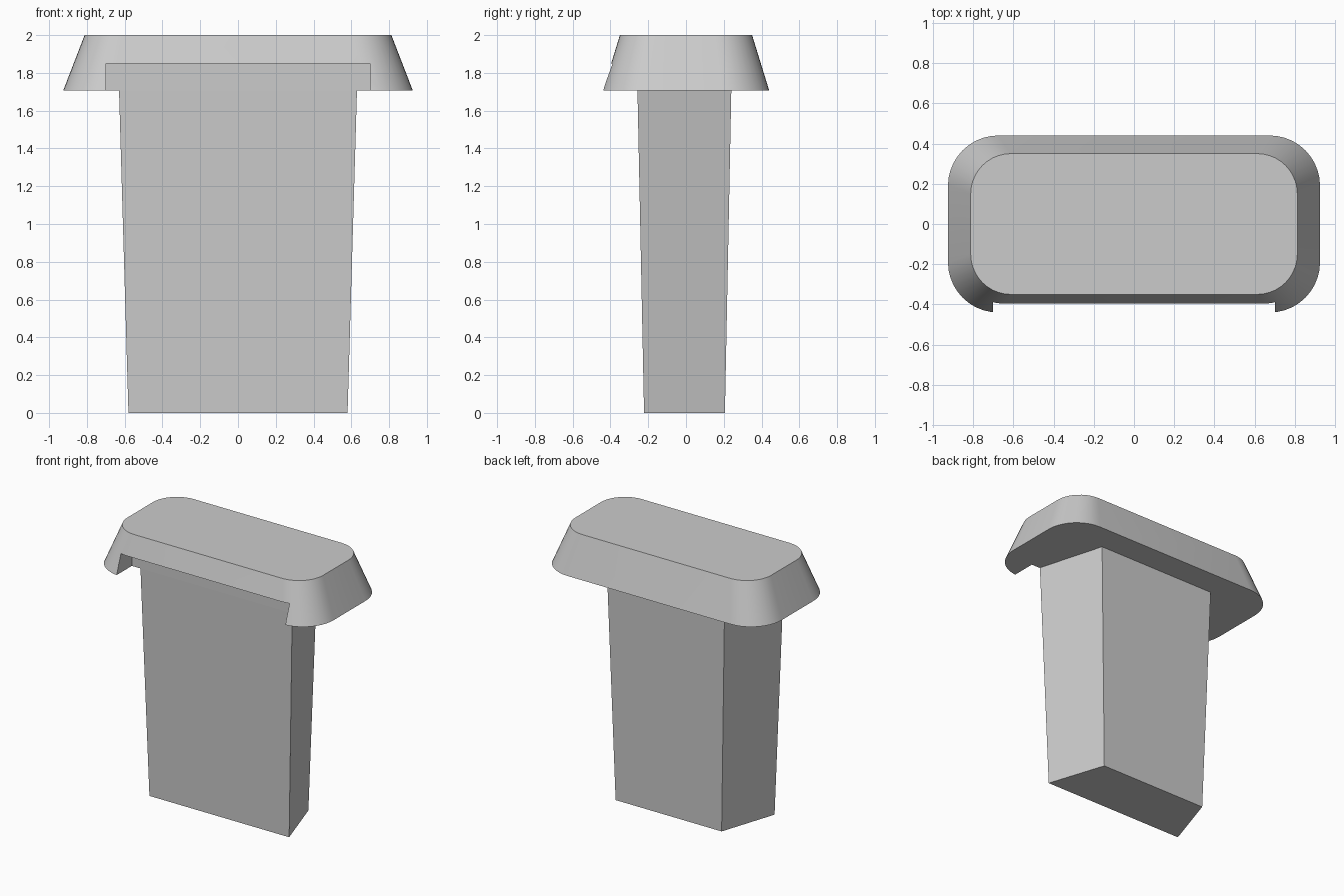
import bpy
import bmesh
from math import sin, cos, pi

cube = bpy.data.objects.get("Cube")
if cube:
    bpy.data.objects.remove(cube, do_unlink=True)

grey = bpy.data.materials.new("plain grey")
grey.use_nodes = True
colour = (0.6, 0.6, 0.6, 1)
grey.diffuse_color = colour
grey.node_tree.nodes["Principled BSDF"].inputs["Base Color"].default_value = colour


def loft(name, lower, upper):
    """Closed solid between two matching outlines."""
    bm = bmesh.new()
    a = [bm.verts.new(p) for p in lower]
    b = [bm.verts.new(p) for p in upper]
    n = len(a)
    bm.faces.new(a[::-1])
    bm.faces.new(b)
    for i in range(n):
        j = (i + 1) % n
        bm.faces.new((a[i], a[j], b[j], b[i]))
    bmesh.ops.recalc_face_normals(bm, faces=bm.faces)
    mesh = bpy.data.meshes.new(name)
    bm.to_mesh(mesh)
    bm.free()
    mesh.materials.append(grey)
    obj = bpy.data.objects.new(name, mesh)
    bpy.context.collection.objects.link(obj)
    return obj


def rounded_rect(hx, hy, r, z, steps=10):
    """Counter-clockwise outline with rounded corners."""
    points = []
    for k, (sx, sy) in enumerate([(1, 1), (-1, 1), (-1, -1), (1, -1)]):
        for i in range(steps + 1):
            t = (k + i / steps) * pi / 2
            points.append((sx * (hx - r) + r * cos(t), sy * (hy - r) + r * sin(t), z))
    return points


def trapezoid(front_x, back_x, front_y, back_y, z):
    return [(-front_x, front_y, z), (front_x, front_y, z),
            (back_x, back_y, z), (-back_x, back_y, z)]


# Tapered stem, narrower at the back, reaching just into the cap
stem = loft("stem",
            trapezoid(0.58, 0.44, -0.222, 0.206, 0),
            trapezoid(0.63, 0.488, -0.257, 0.24, 1.712))

# Flared cap
cap = loft("cap",
           rounded_rect(0.925, 0.44, 0.25, 1.708),
           rounded_rect(0.812, 0.35, 0.2, 2.0))

# Notch under the front edge of the cap
cutter = loft("notch_cutter",
              trapezoid(0.7, 0.7, -0.6, -0.259, 1.6),
              trapezoid(0.7, 0.7, -0.6, -0.259, 1.85))
cutter.hide_render = True
notch = cap.modifiers.new("notch", 'BOOLEAN')
notch.operation = 'DIFFERENCE'
notch.solver = 'EXACT'
notch.object = cutter

bpy.ops.object.select_all(action='DESELECT')
cap.select_set(True)
bpy.context.view_layer.objects.active = cap
bpy.ops.object.modifier_apply(modifier=notch.name)
bpy.data.objects.remove(cutter, do_unlink=True)
bpy.ops.object.shade_smooth_by_angle(angle=pi / 6)
